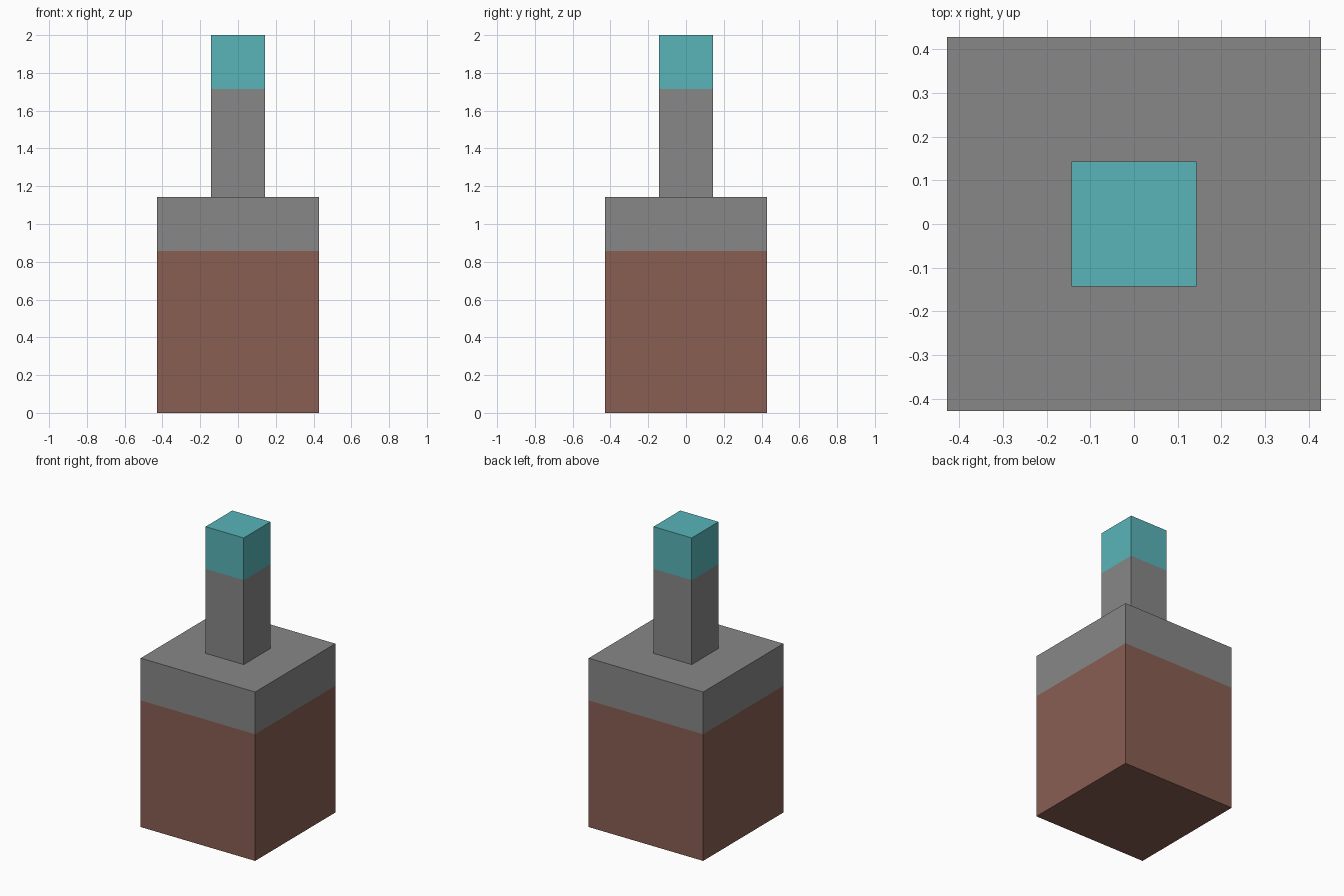
import bpy
import bmesh
from mathutils import Matrix, Vector

cube = bpy.data.objects.get("Cube")
if cube:
    bpy.data.objects.remove(cube, do_unlink=True)

U = 2 / 7  # one block unit; the model is seven units tall


def make_material(name, rgb):
    mat = bpy.data.materials.new(name)
    mat.use_nodes = True
    color = (*rgb, 1)
    mat.diffuse_color = color
    mat.node_tree.nodes["Principled BSDF"].inputs["Base Color"].default_value = color
    return mat


brown = make_material("brown", (0.25, 0.112, 0.086))
grey = make_material("grey", (0.245, 0.245, 0.245))
teal = make_material("teal", (0.10, 0.455, 0.485))


def banded_block(name, width, bottom, split, top, lower, upper):
    """Square block cut at the split height, with one colour on each side of it."""
    bm = bmesh.new()
    center = Vector((0, 0, (bottom + top) / 2))
    size = Matrix.Diagonal((width, width, top - bottom, 1))
    bmesh.ops.create_cube(bm, size=1, matrix=Matrix.Translation(center) @ size)
    bmesh.ops.bisect_plane(bm, geom=bm.verts[:] + bm.edges[:] + bm.faces[:],
                           plane_co=(0, 0, split), plane_no=(0, 0, 1))
    for face in bm.faces:
        face.material_index = int(face.calc_center_median().z > split)
    mesh = bpy.data.meshes.new(name)
    bm.to_mesh(mesh)
    bm.free()
    mesh.materials.append(lower)
    mesh.materials.append(upper)
    obj = bpy.data.objects.new(name, mesh)
    bpy.context.collection.objects.link(obj)
    return obj


# Wide body with a grey cap band, and the slim post with a teal tip
banded_block("body", 3 * U, 0, 3 * U, 4 * U, brown, grey)
banded_block("post", U, 4 * U, 6 * U, 7 * U, grey, teal)
